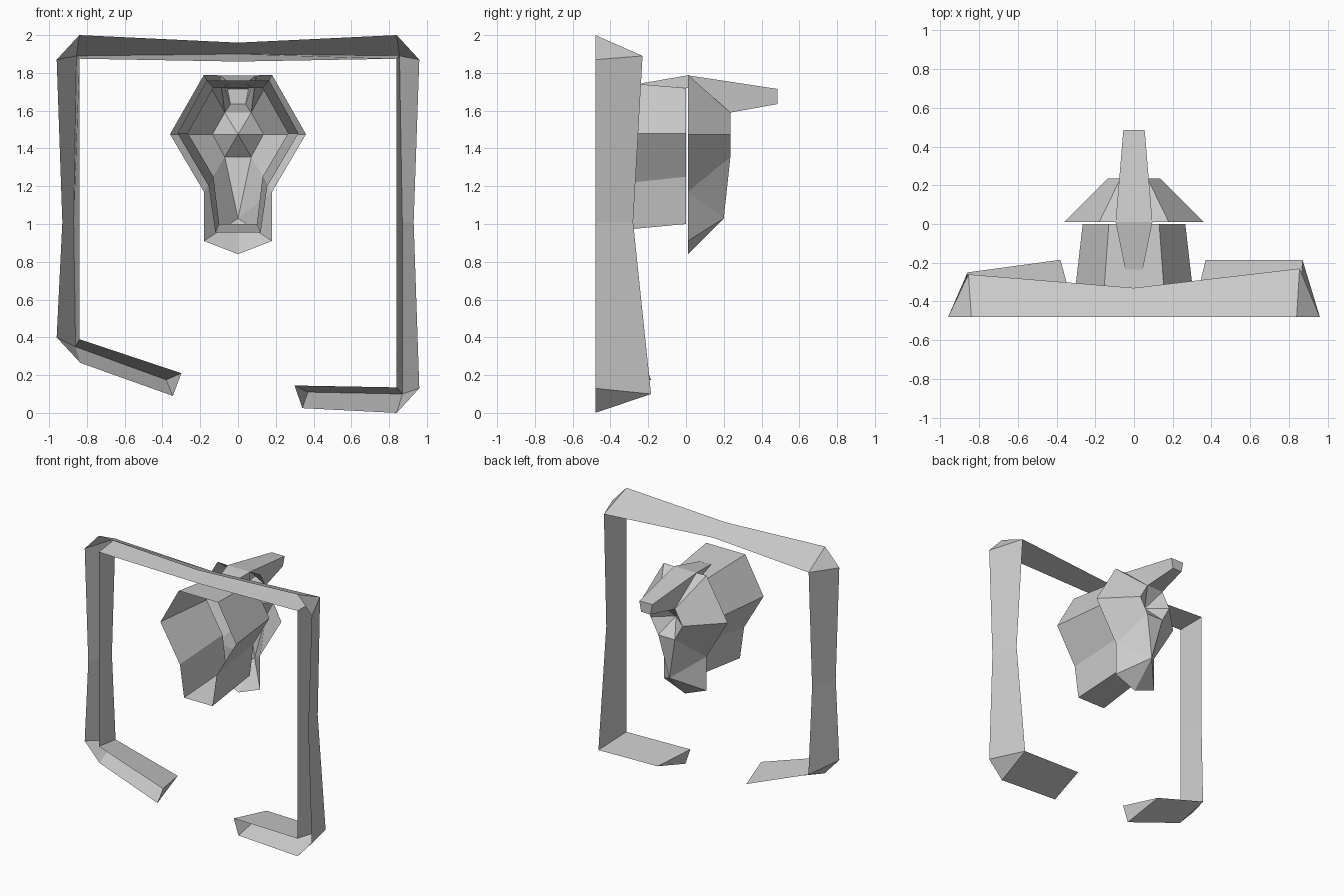
import bpy
import bmesh
from mathutils import Vector

# Remove the default object only
default_cube = bpy.data.objects.get("Cube")
if default_cube:
    bpy.data.objects.remove(default_cube, do_unlink=True)

# Single plain material
grey = bpy.data.materials.new("plain_grey")
grey.use_nodes = True
grey_colour = (0.6, 0.6, 0.6, 1.0)
grey.diffuse_color = grey_colour
grey.node_tree.nodes["Principled BSDF"].inputs["Base Color"].default_value = grey_colour

FRONT = -0.48


def finish(name, bm, mirrored=False):
    """Turn a bmesh into a flat shaded object, optionally mirrored across x."""
    bmesh.ops.remove_doubles(bm, verts=bm.verts, dist=0.0005)
    bmesh.ops.recalc_face_normals(bm, faces=bm.faces)
    mesh = bpy.data.meshes.new(name)
    bm.to_mesh(mesh)
    bm.free()
    mesh.materials.append(grey)
    obj = bpy.data.objects.new(name, mesh)
    bpy.context.scene.collection.objects.link(obj)
    if mirrored:
        mirror = obj.modifiers.new("mirror", 'MIRROR')
        mirror.use_axis = (True, False, False)
        mirror.use_clip = True
    return obj


def face_from(bm, points):
    unique = []
    for point in map(Vector, points):
        if not any((point - other).length < 0.0005 for other in unique):
            unique.append(point)
    if len(unique) > 2:
        bm.faces.new([bm.verts.new(point) for point in unique])


def loft(bm, sections):
    """Join neighbouring open sections with strips of faces."""
    for near, far in zip(sections, sections[1:]):
        for i in range(len(near) - 1):
            face_from(bm, (near[i], near[i + 1], far[i + 1], far[i]))


# Broken frame: a V-shaped channel, open towards the front
def station(rear, inner, *outers):
    """One section per outer point, so a corner with two is chamfered."""
    return [((ox, FRONT, oz), rear, (inner[0], FRONT, inner[1])) for ox, oz in outers]


frame_path = (
    station((-0.38, -0.185, 0.175), (-0.30, 0.21), (-0.345, 0.09))
    + station((-0.86, -0.25, 0.35), (-0.84, 0.39), (-0.835, 0.265), (-0.96, 0.4))
    + station((-0.87, -0.28, 1.01), (-0.84, 1.01), (-0.93, 1.01))
    + station((-0.855, -0.26, 1.89), (-0.84, 1.875), (-0.96, 1.87), (-0.84, 2.0))
    + station((0, -0.33, 1.9), (0, 1.86), (0, 1.96))
    + station((0.855, -0.23, 1.89), (0.84, 1.875), (0.84, 2.0), (0.96, 1.87))
    + station((0.87, -0.28, 1.01), (0.84, 1.01), (0.93, 1.01))
    + station((0.87, -0.185, 0.1), (0.84, 0.135), (0.96, 0.13), (0.84, 0))
    + station((0.37, -0.185, 0.11), (0.30, 0.145), (0.34, 0.025))
)
bm = bmesh.new()
loft(bm, frame_path)
face_from(bm, frame_path[0])
face_from(bm, frame_path[-1])
finish("broken_frame", bm)

# Neck sleeve: open tube that widens towards the front
sleeve_front = [(0, 1.76), (0.165, 1.76), (0.32, 1.48), (0.155, 1.2), (0.12, 0.955), (0, 0.955)]
sleeve_back = [(0, 1.72), (0.13, 1.72), (0.265, 1.48), (0.13, 1.25), (0.1, 1.0), (0, 1.0)]
bm = bmesh.new()
loft(bm, [[(x, FRONT, z) for x, z in sleeve_front], [(x, 0, z) for x, z in sleeve_back]])
finish("neck_sleeve", bm, mirrored=True)

# Mask: half shell from the rim to the muzzle, with a sunken centre
brow = (0.18, 0.01, 1.79)
cheek = (0.36, 0.01, 1.475)
jaw = (0.18, 0.01, 1.17)
jaw_end = (0.18, 0.01, 0.91)
chin = (0, 0.01, 0.84)
muzzle = (0, 0.2, 1.03)
pit_top = (0.07, 0.235, 1.59)
pit_side = (0.135, 0.235, 1.475)
pit_low = (0.07, 0.235, 1.355)
pit_centre = (0, 0.12, 1.475)
crest_root = (0.095, 0.01, 1.787)


def on_centre(point):
    return (0, point[1], point[2])


bm = bmesh.new()
for points in (
    (crest_root, brow, pit_top),
    (brow, cheek, pit_side, pit_top),
    (cheek, jaw, pit_low, pit_side),
    (jaw, muzzle, pit_low),
    (jaw, jaw_end, muzzle),
    (jaw_end, chin, muzzle),
    (pit_low, muzzle, on_centre(pit_low)),
    (pit_top, pit_side, pit_centre),
    (pit_side, pit_low, pit_centre),
    (pit_low, on_centre(pit_low), pit_centre),
    (on_centre(pit_top), pit_top, pit_centre),
):
    face_from(bm, points)
finish("mask", bm, mirrored=True)

# Crest: tapering horn behind the brow, with a short flap over the sleeve
tip_top = (0.055, 0.485, 1.715)
tip_low = (0.04, 0.485, 1.635)
flap_end = (0.045, -0.235, 1.745)
flap_foot = (0.045, -0.235, 1.738)
flap_root = (0.095, 0.01, 1.72)
bm = bmesh.new()
for points in (
    (on_centre(crest_root), crest_root, tip_top, on_centre(tip_top)),
    (crest_root, pit_top, tip_low, tip_top),
    (on_centre(pit_top), pit_top, tip_low, on_centre(tip_low)),
    (on_centre(tip_top), tip_top, tip_low, on_centre(tip_low)),
    (on_centre(flap_end), flap_end, crest_root, on_centre(crest_root)),
    (flap_end, flap_foot, flap_root, crest_root),
    (on_centre(flap_end), flap_end, flap_foot, on_centre(flap_foot)),
):
    face_from(bm, points)
finish("crest", bm, mirrored=True)
